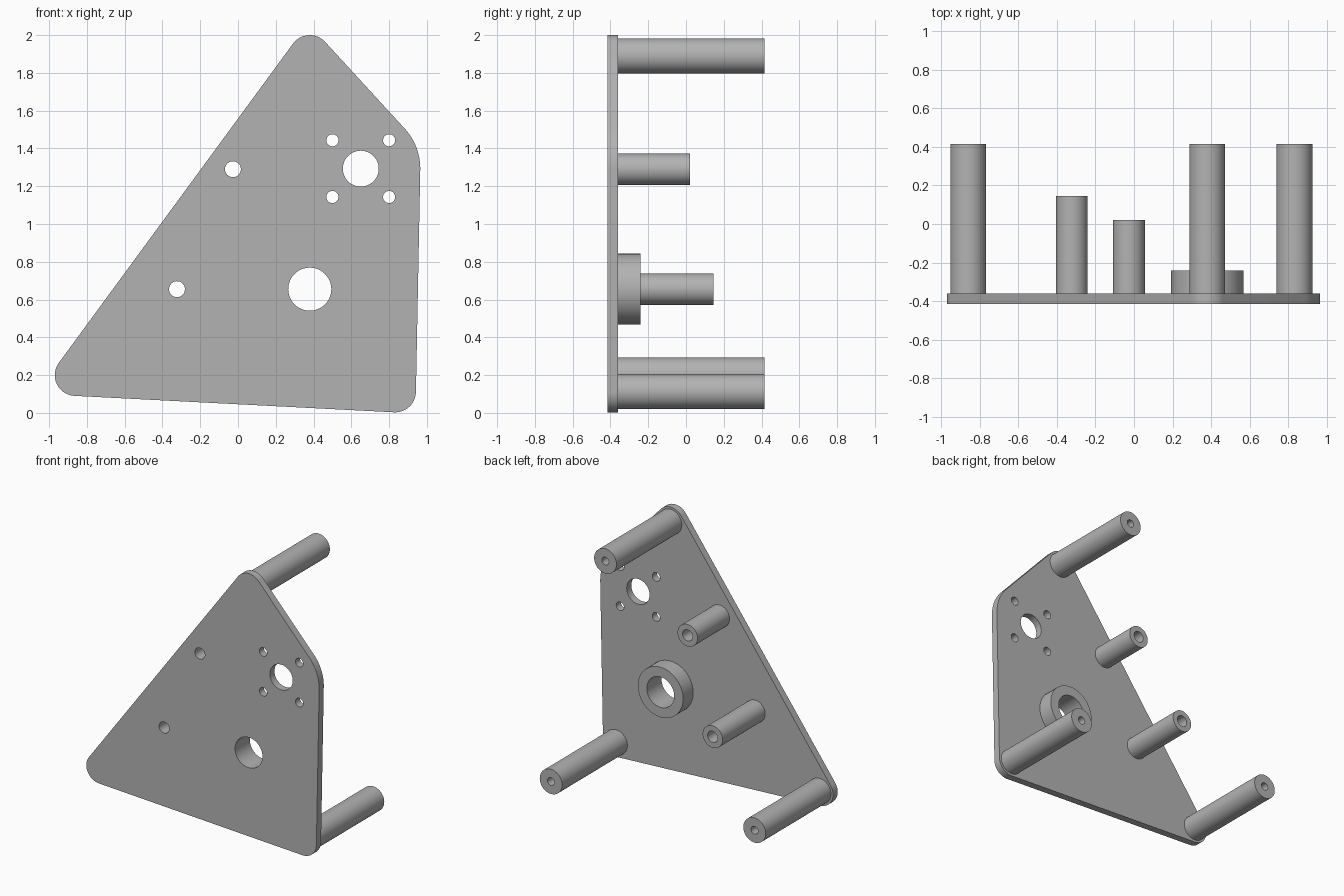
import bpy, bmesh
from math import acos, atan2, cos, sin, hypot, radians, tau
from mathutils import Vector

cube = bpy.data.objects.get("Cube")
if cube:
    bpy.data.objects.remove(cube, do_unlink=True)

grey = bpy.data.materials.new("plain grey")
grey.use_nodes = True
grey.diffuse_color = (0.45, 0.45, 0.45, 1)
grey.node_tree.nodes["Principled BSDF"].inputs["Base Color"].default_value = grey.diffuse_color

FRONT, BACK, POST_END = -0.415, -0.36, 0.415
SEGMENTS = 48


def finish(name, bm):
    bmesh.ops.recalc_face_normals(bm, faces=bm.faces)
    mesh = bpy.data.meshes.new(name)
    bm.to_mesh(mesh)
    bm.free()
    mesh.materials.append(grey)
    obj = bpy.data.objects.new(name, mesh)
    bpy.context.collection.objects.link(obj)
    bpy.ops.object.select_all(action="DESELECT")
    obj.select_set(True)
    bpy.context.view_layer.objects.active = obj
    bpy.ops.object.shade_smooth_by_angle(angle=radians(30))
    return obj


def arc(x, z, r, start, end, steps):
    angles = [start + (end - start) * i / steps for i in range(steps + 1)]
    return [(x + r * cos(a), z + r * sin(a)) for a in angles]


def hull_outline(circles):
    """Outline of a belt wrapped around circles listed anticlockwise."""
    normals = []
    for i, (x1, z1, r1) in enumerate(circles):
        x2, z2, r2 = circles[(i + 1) % len(circles)]
        heading = atan2(z2 - z1, x2 - x1)
        normals.append(heading - acos((r1 - r2) / hypot(x2 - x1, z2 - z1)))
    points = []
    for i, (x, z, r) in enumerate(circles):
        start = normals[i - 1]
        points += arc(x, z, r, start, start + (normals[i] - start) % tau, 16)
    return points


def pierced_plate(name, outline, holes, y0, y1):
    bm = bmesh.new()
    loops = [outline] + [arc(x, z, r, 0, tau, SEGMENTS)[:-1] for x, z, r in holes]
    for loop in loops:
        verts = [bm.verts.new((x, y0, z)) for x, z in loop]
        for i, v in enumerate(verts):
            bm.edges.new((verts[i - 1], v))
    bmesh.ops.triangle_fill(bm, edges=bm.edges[:], use_beauty=True, normal=(0, -1, 0))
    result = bmesh.ops.extrude_face_region(bm, geom=bm.faces[:], use_keep_orig=True)
    moved = [g for g in result["geom"] if isinstance(g, bmesh.types.BMVert)]
    bmesh.ops.translate(bm, verts=moved, vec=(0, y1 - y0, 0))
    return finish(name, bm)


def bored_cylinder(name, x, z, radius, bore, end, depth=None):
    """Round post on the back of the plate; bored right through unless depth is given."""
    floor = BACK if depth is None else end - depth
    profile = [(radius, BACK), (radius, end), (bore, end), (bore, floor)]
    profile += [(bore, BACK)] if depth is None else [(0, floor)]
    bm = bmesh.new()
    verts = [bm.verts.new((x + r, y, z)) for r, y in profile]
    edges = [bm.edges.new(pair) for pair in zip(verts, verts[1:])]
    bmesh.ops.spin(bm, geom=verts + edges, cent=Vector((x, 0, z)), axis=(0, 1, 0),
                   angle=tau, steps=SEGMENTS)
    bmesh.ops.remove_doubles(bm, verts=bm.verts, dist=0.0001)
    bmesh.ops.dissolve_degenerate(bm, edges=bm.edges, dist=0.0001)
    return finish(name, bm)


# Key centres shared by the plate and the parts on it
corners = {"left_post": (0.832, 0.113), "top_post": (0.38, 1.89), "right_post": (-0.86, 0.2)}
motor = (0.65, 1.293)
bearing = (0.38, 0.655)
standoffs = {"upper_standoff": (-0.027, 1.29, 0.02), "lower_standoff": (-0.323, 0.655, 0.145)}

# Flat plate with rounded corners, bearing hole, motor holes and standoff holes
outline = hull_outline([(*corners["left_post"], 0.11), (*motor, 0.315),
                        (*corners["top_post"], 0.11), (*corners["right_post"], 0.11)])
holes = [(*motor, 0.095), (*bearing, 0.114)]
holes += [(motor[0] + sx * 0.15, motor[1] + sz * 0.15, 0.032) for sx in (-1, 1) for sz in (-1, 1)]
holes += [(x, z, 0.042) for x, z, _ in standoffs.values()]
pierced_plate("plate", outline, holes, FRONT, BACK)

# Long corner posts with blind screw holes
for name, (x, z) in corners.items():
    bored_cylinder(name, x, z, 0.093, 0.029, POST_END, 0.25)

# Short standoffs and bearing ring, bored right through
for name, (x, z, end) in standoffs.items():
    bored_cylinder(name, x, z, 0.083, 0.042, end)
bored_cylinder("bearing_ring", *bearing, 0.188, 0.114, -0.24)
